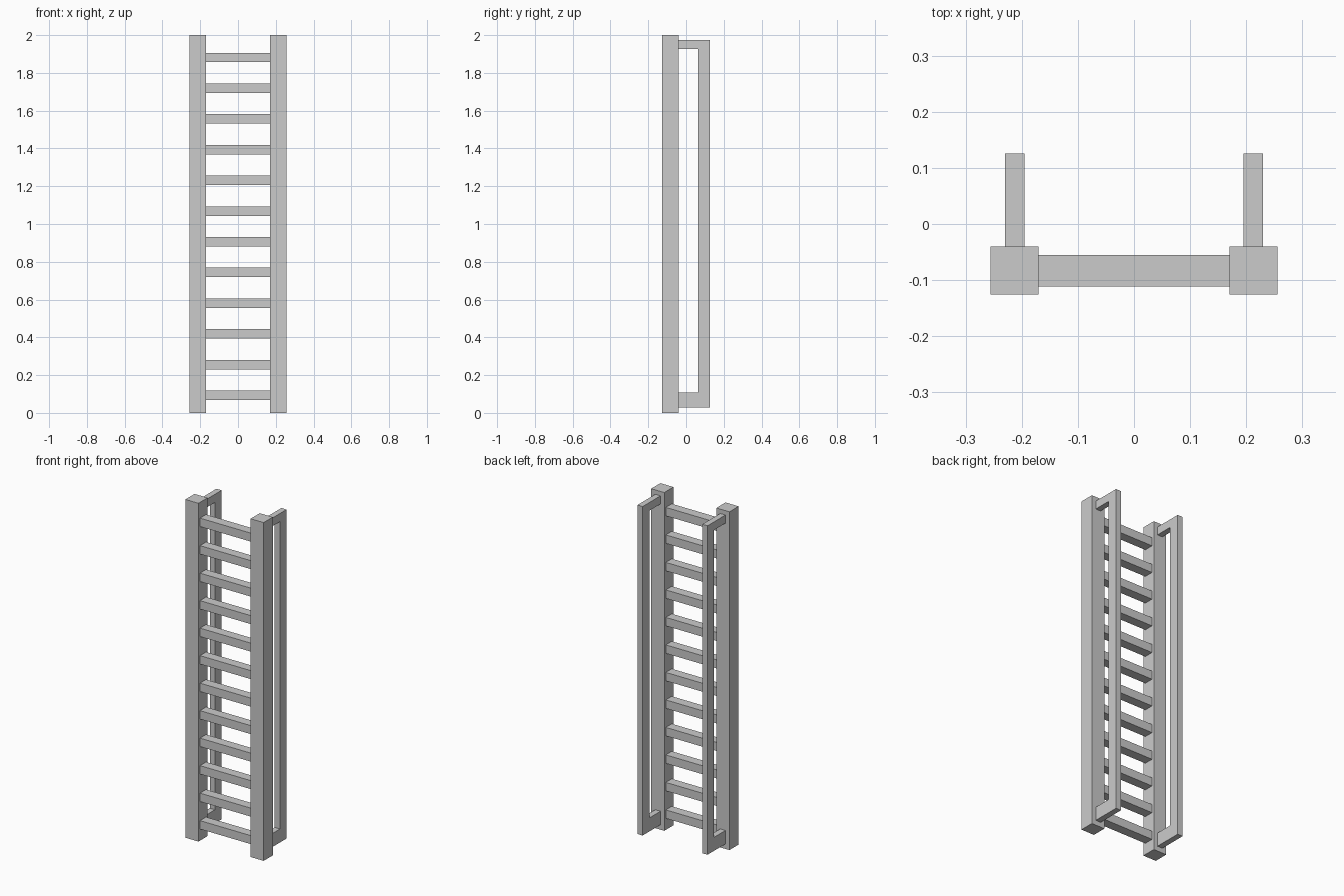
import bpy, bmesh

if "Cube" in bpy.data.objects:
    bpy.data.objects.remove(bpy.data.objects["Cube"])


def prism_x(name, profile, x0, x1):
    """Extrude a closed (y, z) profile along x from x0 to x1."""
    bm = bmesh.new()
    face = bm.faces.new([bm.verts.new((x0, y, z)) for y, z in profile])
    ext = bmesh.ops.extrude_face_region(bm, geom=[face])
    moved = [v for v in ext["geom"] if isinstance(v, bmesh.types.BMVert)]
    bmesh.ops.translate(bm, verts=moved, vec=(x1 - x0, 0, 0))
    bmesh.ops.recalc_face_normals(bm, faces=bm.faces)
    mesh = bpy.data.meshes.new(name)
    bm.to_mesh(mesh)
    bm.free()
    obj = bpy.data.objects.new(name, mesh)
    bpy.context.collection.objects.link(obj)
    return obj


def rect(y0, y1, z0, z1):
    return [(y0, z0), (y1, z0), (y1, z1), (y0, z1)]


POST_FRONT, POST_BACK, RAIL_BACK = -0.126, -0.0405, 0.126
RAIL_INNER = 0.064

# C-shaped handrail outline seen from the side
rail = [(POST_BACK, 0.029), (RAIL_BACK, 0.029), (RAIL_BACK, 1.974),
        (POST_BACK, 1.974), (POST_BACK, 1.926), (RAIL_INNER, 1.926),
        (RAIL_INNER, 0.109), (POST_BACK, 0.109)]

# Posts and handrails on both sides
for side, s in (("left", -1), ("right", 1)):
    prism_x(f"{side}_post", rect(POST_FRONT, POST_BACK, 0, 2), s * 0.1705, s * 0.256)
    prism_x(f"{side}_handrail", rail, s * 0.1955, s * 0.2295)

# Rungs between the posts
for i in range(12):
    z = 0.093 + i * 0.1626
    prism_x(f"rung_{i + 1}", rect(-0.111, -0.055, z - 0.025, z + 0.025), -0.1705, 0.1705)
